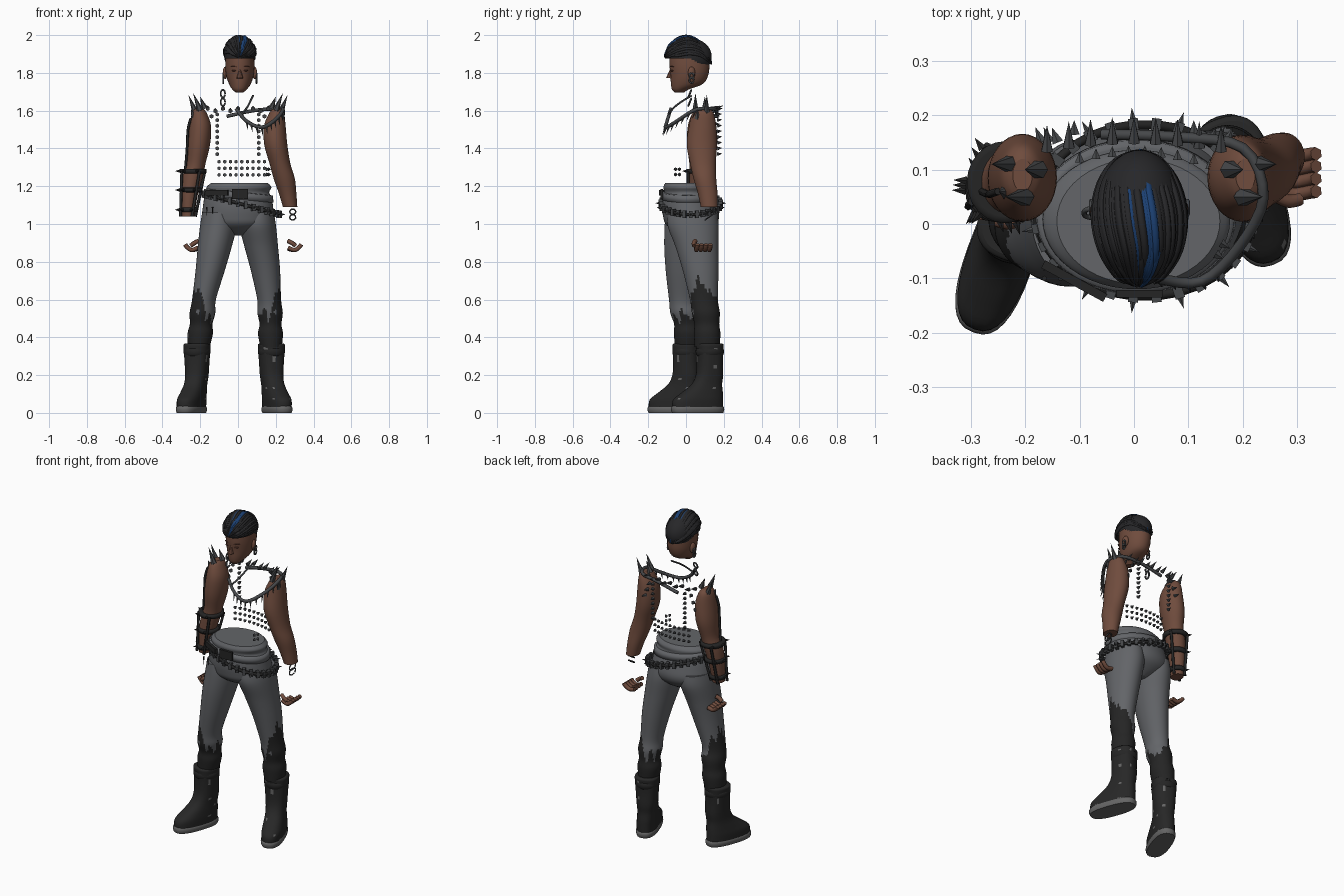
import bpy, bmesh, math, random
from mathutils import Vector, Matrix

if "Cube" in bpy.data.objects:
    bpy.data.objects.remove(bpy.data.objects["Cube"])
random.seed(4)

def mat(name, r, g, b):
    m = bpy.data.materials.new(name)
    m.diffuse_color = (r, g, b, 1)
    m.use_nodes = True
    m.node_tree.nodes["Principled BSDF"].inputs["Base Color"].default_value = m.diffuse_color
    return m

SKIN = mat("brown skin", .16, .072, .047)
GREY = mat("trouser grey", .125, .13, .14)
BLACK = mat("worn black", .018, .018, .018)
BOOT = mat("boot charcoal", .02, .02, .02)
SOLE = mat("sole grey", .13, .13, .13)
HAIR = mat("hair black", .02, .02, .022)
BLUE = mat("blue streak", .011, .05, .165)
STEEL = mat("dark steel", .06, .063, .067)
LIP = mat("lip brown", .09, .035, .025)

def finish(name, bm, mats, rule=None, smooth=True):
    bmesh.ops.recalc_face_normals(bm, faces=bm.faces)
    for f in bm.faces:
        f.smooth = smooth and len(f.verts) <= 4
        f.material_index = rule(f.calc_center_median()) if rule else 0
    me = bpy.data.meshes.new(name)
    bm.to_mesh(me)
    bm.free()
    for m in mats:
        me.materials.append(m)
    ob = bpy.data.objects.new(name, me)
    bpy.context.collection.objects.link(ob)
    return ob

def spline(rows, n):
    """Catmull-Rom interpolation of tuples."""
    out = []
    for i in range(len(rows) - 1):
        p0, p1, p2 = rows[max(i - 1, 0)], rows[i], rows[i + 1]
        p3 = rows[min(i + 2, len(rows) - 1)]
        for k in range(n):
            t = k / n
            out.append([.5 * (2*b + (c - a)*t + (2*a - 5*b + 4*c - d)*t*t + (3*b - a - 3*c + d)*t**3)
                        for a, b, c, d in zip(p0, p1, p2, p3)])
    return out + [list(rows[-1])]

def loft(name, rows, mats, n=4, segs=32, turn=0, rule=None, tilt=0, power=1.0):
    """Elliptical rings (cx, cy, z, rx, ry), optionally turned about z; power < 1 squares them."""
    bm, rings = bmesh.new(), []
    def sq(v):
        return math.copysign(abs(v) ** power, v)
    for cx, cy, z, rx, ry in spline(rows, n):
        ring = []
        for s in range(segs):
            a = 2 * math.pi * s / segs
            p = Matrix.Rotation(turn, 3, 'Z') @ Vector((rx * sq(math.cos(a)), ry * sq(math.sin(a)), 0))
            ring.append(bm.verts.new((cx + p.x, cy + p.y, z + tilt * (cx + p.x))))
        rings.append(ring)
    for a, b in zip(rings, rings[1:]):
        for s in range(segs):
            t = (s + 1) % segs
            bm.faces.new((a[s], a[t], b[t], b[s]))
    bm.faces.new(rings[0])
    bm.faces.new(rings[-1])
    return finish(name, bm, mats, rule)

def tube(name, paths, r, m, cyclic=False, taper=False):
    cu = bpy.data.curves.new(name, 'CURVE')
    cu.dimensions, cu.bevel_depth, cu.bevel_resolution = '3D', r, 1
    cu.use_fill_caps = True
    for pts in paths:
        sp = cu.splines.new('POLY')
        pts = pts if cyclic else spline(pts, 4)
        sp.points.add(len(pts) - 1)
        for i, (q, p) in enumerate(zip(sp.points, pts)):
            q.co = (*p, 1)
            u = i / (len(pts) - 1)
            q.radius = (.35 + .65 * math.sin(math.pi * u)) if taper else 1
        sp.use_cyclic_u = cyclic
    cu.materials.append(m)
    ob = bpy.data.objects.new(name, cu)
    bpy.context.collection.objects.link(ob)

def spikes(name, items, m=STEEL, segs=6):
    """Cones given as (base, direction, length, radius)."""
    bm = bmesh.new()
    for base, d, ln, r in items:
        d = Vector(d).normalized()
        mx = Matrix.Translation(Vector(base) + d * ln / 2) @ d.to_track_quat('Z', 'Y').to_matrix().to_4x4()
        bmesh.ops.create_cone(bm, cap_ends=True, segments=segs, radius1=r, radius2=0, depth=ln, matrix=mx)
    finish(name, bm, [m], smooth=False)

def blobs(name, items, m, box=False):
    """Ellipsoids or boxes given as (centre, half sizes, turn about z)."""
    bm = bmesh.new()
    for c, s, a in items:
        mx = Matrix.Translation(c) @ Matrix.Rotation(a, 4, 'Z') @ Matrix.Diagonal((*s, 1))
        if box:
            bmesh.ops.create_cube(bm, size=2, matrix=mx)
        else:
            bmesh.ops.create_uvsphere(bm, u_segments=14, v_segments=10, radius=1, matrix=mx)
    finish(name, bm, [m], smooth=not box)

# Trousers: hips and two legs, black and ragged towards the boots
loft("trouser_hips", [(.008, .005, 1.217, .15, .115), (.005, .008, 1.195, .172, .128), (0, .01, 1.168, .165, .125),
     (0, .015, 1.14, .178, .138), (0, .02, 1.09, .186, .147), (0, .027, 1.04, .19, .148),
     (.002, .027, 1.0, .175, .135), (0, .03, .965, .11, .095), (0, .035, .94, .03, .05)], [GREY], segs=48)
LEGS = {-1: [(-.1, .022, 1.06, .09, .13), (-.104, .02, .99, .097, .133), (-.123, .002, .88, .09, .117), (-.148, -.01, .75, .077, .097),
             (-.18, -.015, .6, .063, .075), (-.188, -.005, .53, .068, .078), (-.195, .005, .47, .06, .068),
             (-.2, .008, .42, .067, .072), (-.208, .008, .35, .058, .066)],
        1: [(.1, .035, 1.06, .09, .13), (.104, .038, .99, .097, .135), (.123, .058, .88, .089, .114), (.146, .078, .75, .077, .094),
            (.165, .095, .6, .063, .074), (.17, .105, .53, .067, .074), (.172, .11, .47, .058, .066),
            (.172, .112, .42, .066, .07), (.175, .112, .35, .057, .066)]}
for side, rows in LEGS.items():
    def worn(c, side=side):
        out = max(0, min(1, (side * c.x - .165) / .05))
        edge = .51 + .17 * out + .035 * math.sin(c.x * 130 + c.y * 60) + .015 * math.sin(c.y * 210)
        patch = math.sin(c.x * 60 + 2) * math.sin(c.y * 55) * math.sin(c.z * 50) > .72
        return 1 if c.z < edge and not patch else 0
    loft(f"trouser_leg_{'left' if side > 0 else 'right'}", rows, [GREY, BLACK], n=7, segs=48, rule=worn)

# Boots, toes turned outwards
def scuff(c):
    return 1 if math.sin(c.x * 70 + 1) * math.sin(c.y * 65 + 1) * math.sin(c.z * 60) > .8 else 0
for label, (ax, ay), (dx, dy) in (("right", (-.217, .002), (-.42, -.92)), ("left", (.177, .126), (.42, -.92))):
    turn = math.atan2(dx, -dy) * .8
    def ringset(rows):
        return [(ax + dx * f, ay + dy * f, z, w, h) for f, z, w, h in rows]
    loft("boot_" + label, ringset([(.07, .03, .06, .14), (.067, .07, .061, .137), (.045, .105, .058, .114),
         (.018, .15, .055, .083), (.002, .2, .058, .072), (0, .27, .063, .068), (0, .335, .068, .07),
         (0, .36, .069, .071), (0, .368, .06, .062)]), [BOOT, SOLE], turn=turn, power=.82, rule=scuff)
    loft("sole_" + label, ringset([(.07, 0, .058, .14), (.07, .012, .062, .145), (.07, .028, .062, .145),
         (.07, .036, .056, .139)]), [SOLE], n=2, turn=turn, power=.78)
    loft("boot_strap_" + label, ringset([(.001, .3, .06, .066), (0, .31, .069, .074), (0, .335, .07, .075),
         (0, .345, .06, .066)]), [BLACK], n=2, turn=turn)

# Bare arms, open at the wrist
loft("arm_right", [(-.205, .09, 1.612, .018, .03), (-.205, .09, 1.59, .038, .055), (-.2, .085, 1.52, .057, .075),
     (-.208, .085, 1.42, .06, .08), (-.222, .08, 1.32, .05, .062), (-.24, .075, 1.25, .054, .058),
     (-.258, .065, 1.15, .044, .05), (-.265, .058, 1.04, .034, .04)], [SKIN])
loft("arm_left", [(.205, .09, 1.612, .018, .03), (.205, .09, 1.59, .038, .055), (.195, .088, 1.52, .057, .072),
     (.2, .084, 1.42, .061, .08), (.222, .09, 1.32, .055, .068), (.245, .1, 1.24, .056, .06),
     (.263, .115, 1.16, .046, .052), (.276, .123, 1.09, .038, .045)], [SKIN])

# Loose fingers of the missing gloves
for label, s, ox, oy in (("left", 1, 0, 0), ("right", -1, .055, -.04)):
    def P(x, y, z):
        return (s * x + ox, y + oy, z)
    tube("fingers_" + label, [[P(.265, y, .872 - .1 * (y - .09)), P(.3, y, .862), P(.325, y + .004, .878), P(.335, y + .005, .892)]
         for y in (.055, .078, .101, .124)] + [[P(.265, .05, .91), P(.285, .042, .9), P(.305, .045, .885)]], .0125, SKIN)

# Forearm guard on the right arm
def forearm(z, a, k=1.18):
    t = (1.27 - z) / .23
    cx, cy, r = -.238 - .027 * t, .076 - .02 * t, (.058 - .02 * t) * k
    return (cx + r * math.cos(a), cy + r * 1.08 * math.sin(a), z)
for i, z in enumerate((1.28, 1.18, 1.075)):
    loft(f"guard_band_{i}", [(*forearm(z, 0, 0)[:2], z + h, (.058 - .087 * (1.27 - z)) * g, (.062 - .087 * (1.27 - z)) * g)
         for h, g in ((-.012, 1.02), (-.011, 1.2), (.011, 1.2), (.012, 1.02))], [BLACK], n=1, segs=24)
tube("guard_bars", [[forearm(z, k * math.pi / 2 + .5) for z in (1.28, 1.16, 1.04)] for k in range(4)], .008, BLACK)
spikes("guard_spikes", [(forearm(z, a, 1.2), (math.cos(a), math.sin(a), 0), .025, .009)
       for z in (1.28, 1.18, 1.075) for a in (2.2, 3.1, 4.0, 5.0)], BLACK)
tube("upper_arm_strap", [[(-.25, .06, 1.56), (-.265, .055, 1.5), (-.27, .055, 1.4), (-.28, .06, 1.28)]], .007, BLACK)
tube("wrist_chain", [[(.29 + .016 * math.cos(a), .12 + .02 * math.sin(a), z + .014 * math.sin(a)) for a in range(7)]
     for z in (1.065, 1.035)], .004, STEEL)

# Head: skull, face details and ears
loft("head", [(.008, -.035, 1.695, .018, .024), (.008, -.03, 1.712, .038, .044), (.01, .005, 1.742, .058, .085),
     (.01, .018, 1.79, .073, .1), (.01, .018, 1.85, .077, .106), (.01, .018, 1.92, .07, .1),
     (.01, .018, 1.965, .045, .065)], [SKIN])
spikes("nose", [((.01, -.087, 1.772), (0, .12, 1), .06, .018)], SKIN, 8)
blobs("ears", [((.01 + s * .078, .03, 1.8), (.012, .02, .033), s * .3) for s in (-1, 1)], SKIN)
blobs("eyes_and_brows", [((.01 + s * .032, -.074, z), (w, .008, h), s * .4)
      for s in (-1, 1) for z, w, h in ((1.812, .013, .004), (1.833, .02, .003))], LIP)
blobs("lips", [((.009, -.07, 1.738), (.02, .008, .006), 0)], LIP)
tube("earrings", [[(.01 + s * .088, .03 + .012 * math.cos(a), 1.775 + j + .014 * math.sin(a)) for a in range(7)]
     for s in (-1, 1) for j in (.01, -.015)], .005, STEEL)
tube("ear_chain", [[(-.08 + .012 * math.cos(a), .02 + .008 * math.sin(a), z + .02 * math.sin(a)) for a in range(7)]
     for z in (1.69, 1.645)], .005, STEEL)

# Hair: cap with strands swept from back to front, shaved sides
def scalp(phi, t, k=1):
    x, y = .01 + .083 * k * math.sin(phi) * math.sin(t), .01 - .122 * k * math.cos(t)
    return (x, y, 1.893 + .099 * k * math.cos(phi) * math.sin(t) - .5 * max(0, y - .04) - (.014 if y < -.09 else 0))
bm = bmesh.new()
bmesh.ops.create_uvsphere(bm, u_segments=48, v_segments=36, radius=1,
                          matrix=Matrix.Translation((.01, .014, 1.886)) @ Matrix.Diagonal((.083, .122, .1, 1)))
bmesh.ops.delete(bm, geom=[v for v in bm.verts if v.co.z < 1.875 - .8 * max(0, v.co.y - .02)], context='VERTS')
finish("hair_cap", bm, [HAIR])
black, blue = [], []
for i in range(46):
    phi = -1.5 + 3 * i / 45
    k, a = random.uniform(.96, 1.03), random.uniform(.05, .4)
    path = [scalp(phi + .12 * math.sin(t * 2), t, k) for t in (a, .6, 1.1, 1.6, 2.1, 2.6, 3.1)]
    (blue if .1 < phi < .42 or -.2 < phi < -.13 else black).append(path)
tube("hair_strands", black, .008, HAIR, taper=True)
tube("hair_streak", blue, .009, BLUE, taper=True)

# Waist strap, buckle plate and slanted stud chain
loft("waist_strap", [(.003, .014, z, .182 + g, .14 + g) for z, g in ((1.13, -.01), (1.132, .003), (1.168, 0), (1.17, -.012))],
     [GREY], n=1, segs=48, tilt=-.1)
blobs("buckle_plate", [((.01, -.128, 1.158), (.042, .007, .026), 0)], BLACK, True)
blobs("side_pouch", [((-.11, -.105, 1.165), (.065, .008, .015), -.5)], BLACK, True)
def chain(a, k=1):
    x = .02 + .2 * k * math.cos(a)
    return (x, .025 + .158 * k * math.sin(a), 1.11 - .27 * x)
N = 30
tube("belt_chain", [[chain(2 * math.pi * i / N) for i in range(N)]], .009, BLACK, cyclic=True)
blobs("belt_links", [(chain(2 * math.pi * i / N), (.012, .009, .019), 2 * math.pi * i / N) for i in range(N)], STEEL, True)
spikes("belt_spikes", [(chain(a), (math.cos(a), math.sin(a), 0), .032, .01)
       for a in [2 * math.pi * i / 15 for i in range(15)]])
spikes("hip_fringe", [((x, -.1, 1.09), (0, 0, -1), .05, .005) for x in (-.165, -.135)], BLACK)

# Studs left from the vest: back columns, yoke row, waist rows
studs = [((s * .11, .165, 1.37 + .03 * i), (0, 1, .1), .026, .011) for s in (-1, 1) for i in range(8)]
studs += [((-.16 + .04 * i, .15 - .6 * (-.16 + .04 * i)**2, 1.61 - .012 * (i % 2)), (0, 1, .35), .05, .012) for i in range(9)]
studs += [((-.1 + .03 * i, .125 - 1.2 * (-.1 + .03 * i)**2, z), (0, 1, 0), .02, .01) for i in range(9) for z in (1.26, 1.295, 1.33)]
studs += [((.15 + .01 * j, -.055 + .02 * j, z), (1, -.6, 0), .02, .01) for j in (0, 1) for z in (1.262, 1.29)]
studs += [((s * (.14 + .015 * i), .15, 1.57 - .04 * i), (s * .4, 1, 0), .03, .012) for s in (-1, 1) for i in range(3)]
spikes("vest_studs", studs)
spikes("shoulder_spikes", [((s * x, y, z), (s * .4, 0, 1), ln, .018) for s in (-1, 1) for x, y, z, ln in
       ((.2, .05, 1.6, .1), (.225, .11, 1.59, .1), (.175, .1, 1.61, .07), (.23, .06, 1.56, .05))])

# Spiked sash looped round the left shoulder, and neck chain
sash = [(-.01, -.08, 1.61), (.045, -.1, 1.545), (.125, -.105, 1.512), (.195, -.04, 1.55), (.238, .05, 1.605),
        (.2, .14, 1.61), (.08, .16, 1.6), (-.06, .165, 1.57)]
tube("shoulder_sash", [sash], .01, STEEL)
spikes("sash_spikes", [(p, (.15, -.35, -1), .05, .007) for p in spline(sash, 3)[3:13]])
tube("neck_chain", [[(.02, -.095, 1.58), (.05, -.06, 1.62), (.065, -.02, 1.65), (.08, .03, 1.68)]], .005, STEEL)
